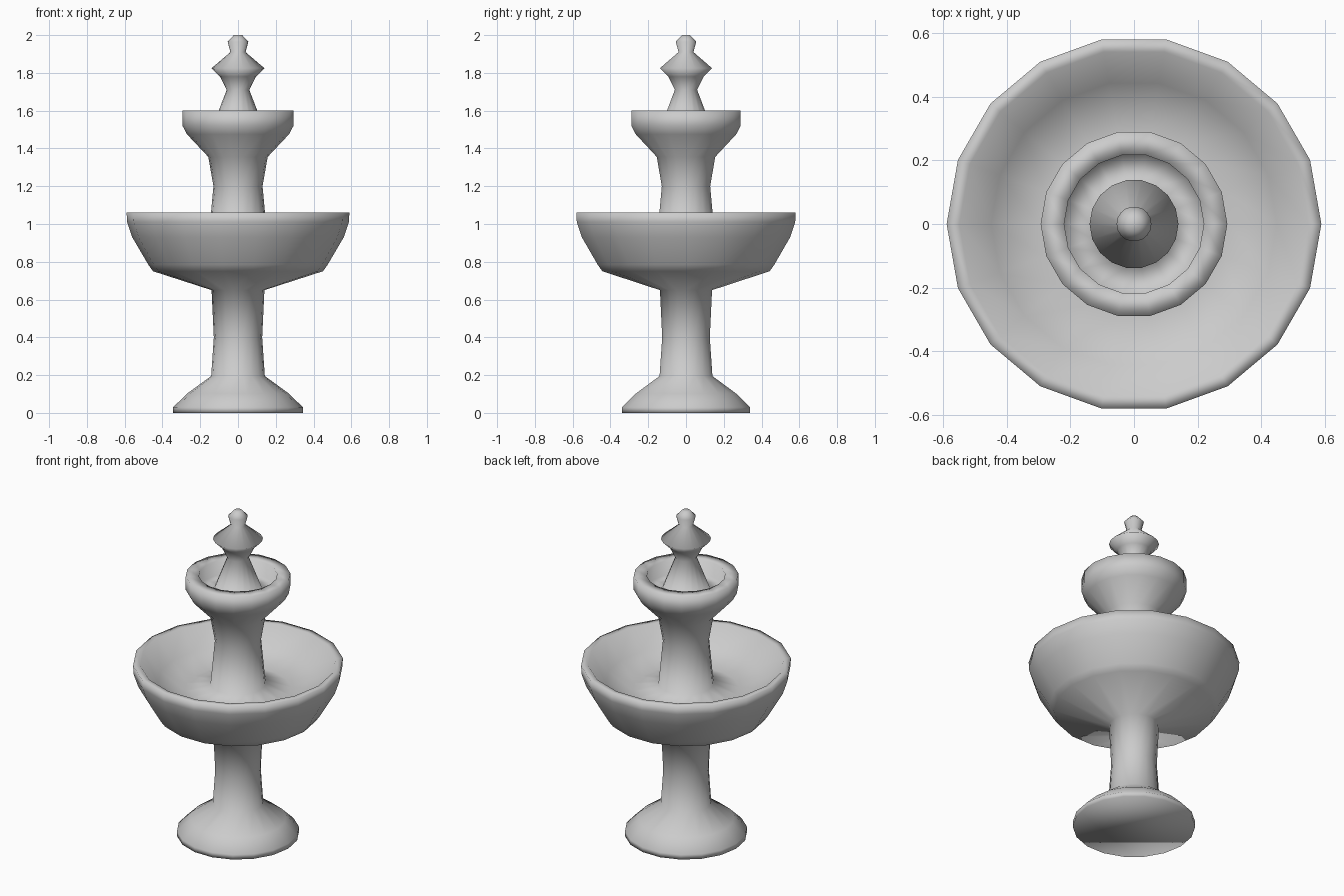
import bpy
import bmesh
from math import cos, sin, tau

SIDES = 18

cube = bpy.data.objects.get("Cube")
if cube:
    bpy.data.objects.remove(cube, do_unlink=True)

stone = bpy.data.materials.new("grey stone")
stone.use_nodes = True
grey = (0.6, 0.6, 0.6, 1.0)
stone.diffuse_color = grey
stone.node_tree.nodes["Principled BSDF"].inputs["Base Color"].default_value = grey


def lathe(name, profile):
    """Turn a (radius, height) profile around z and close both ends."""
    bm = bmesh.new()
    rings = [[bm.verts.new((r * cos(tau * i / SIDES), r * sin(tau * i / SIDES), z))
              for i in range(SIDES)] for r, z in profile]
    for low, high in zip(rings, rings[1:]):
        for i in range(SIDES):
            j = (i + 1) % SIDES
            bm.faces.new((low[i], low[j], high[j], high[i]))
    bm.faces.new(rings[0][::-1])
    bm.faces.new(rings[-1])
    for face in bm.faces:
        face.smooth = True
    mesh = bpy.data.meshes.new(name)
    bm.to_mesh(mesh)
    bm.free()
    mesh.materials.append(stone)
    obj = bpy.data.objects.new(name, mesh)
    bpy.context.collection.objects.link(obj)


# Flared foot and lower column
pedestal = [(0.343, 0), (0.343, 0.03), (0.27, 0.102), (0.142, 0.195), (0.128, 0.4), (0.14, 0.65)]

# Wide basin: underside and outer wall, rim, then sloping inside and floor
lower_basin = [(0.45, 0.75), (0.475, 0.785), (0.56, 0.93), (0.587, 1.01), (0.59, 1.062),
               (0.55, 1.062), (0.45, 0.95), (0.3, 0.895)]

# Upper column rising from the basin floor
upper_column = [(0.155, 0.93), (0.13, 1.2), (0.157, 1.355)]

# Small basin: outer wall, rim, steep inside
upper_basin = [(0.27, 1.475), (0.294, 1.52), (0.294, 1.6), (0.22, 1.6), (0.222, 1.51)]

# Turned finial standing in the small basin
finial = [(0.137, 1.51), (0.06, 1.71), (0.095, 1.78), (0.14, 1.825),
          (0.04, 1.91), (0.055, 1.965), (0.022, 2.0)]

# All parts are carved from one continuous piece of stone
lathe("fountain", pedestal + lower_basin + upper_column + upper_basin + finial)
